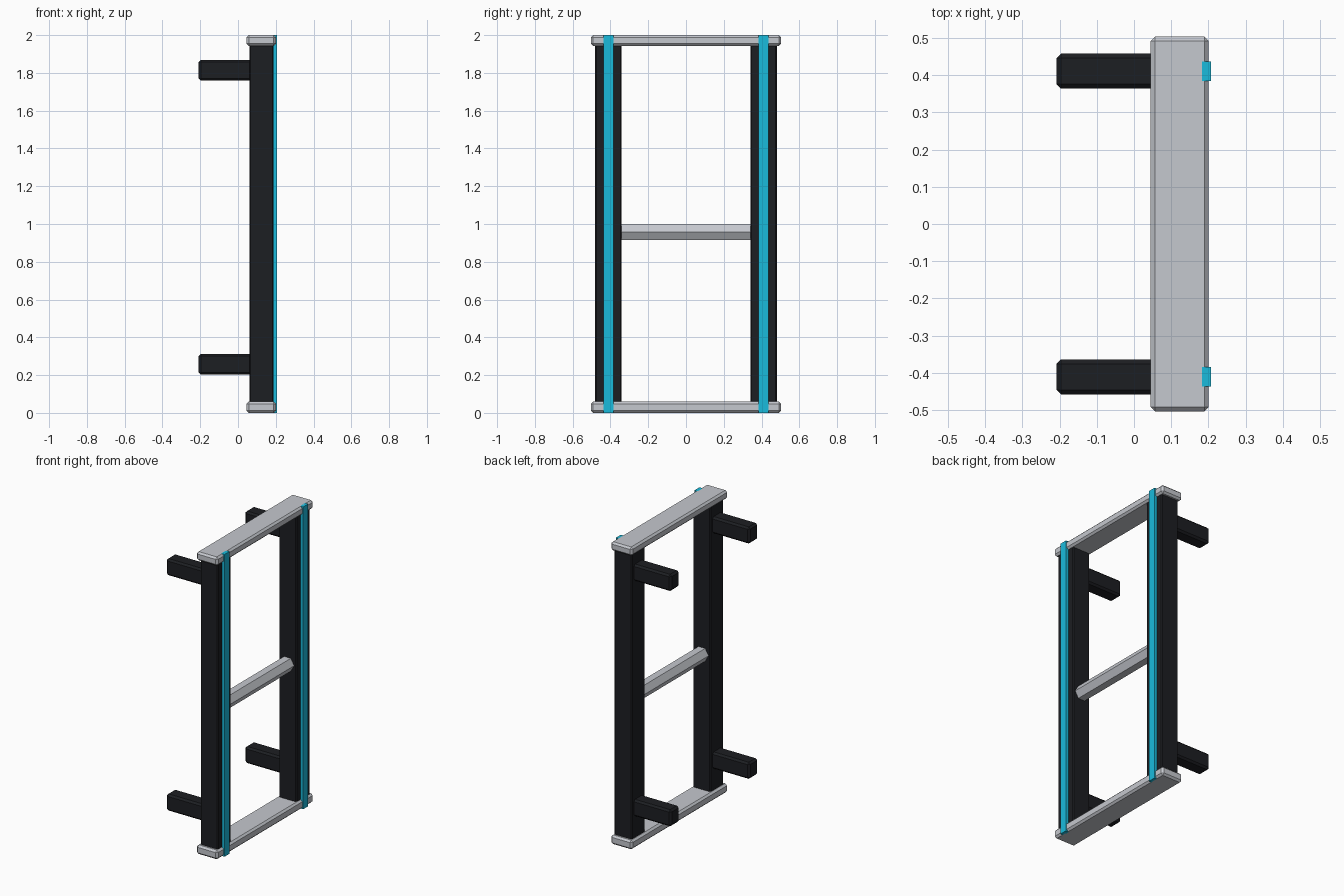
import bpy
from math import pi

if "Cube" in bpy.data.objects:
    bpy.data.objects.remove(bpy.data.objects["Cube"])


def material(name, color):
    m = bpy.data.materials.new(name)
    m.diffuse_color = color
    m.use_nodes = True
    m.node_tree.nodes["Principled BSDF"].inputs["Base Color"].default_value = m.diffuse_color
    return m


dark = material("dark_metal", (0.012, 0.013, 0.016, 1))
cyan = material("cyan_strip", (0.01, 0.50, 0.72, 1))
pale = material("pale_metal", (0.56, 0.58, 0.62, 1))


def box(name, x, y, z, mat, bevel=0.0):
    """Box from (min, max) ranges, with optional single-step chamfer."""
    bpy.ops.mesh.primitive_cube_add(
        size=1, location=[(r[0] + r[1]) / 2 for r in (x, y, z)])
    ob = bpy.context.object
    ob.name = name
    ob.scale = [r[1] - r[0] for r in (x, y, z)]
    bpy.ops.object.transform_apply(location=False, rotation=False, scale=True)
    ob.data.materials.append(mat)
    if bevel:
        mod = ob.modifiers.new("chamfer", 'BEVEL')
        mod.width = bevel
        mod.segments = 1
    return ob


def around(centre, half):
    return (centre - half, centre + half)


for side, s in (("left", -1), ("right", 1)):
    yc = 0.411 * s
    # Upright post and its bright edge strip
    box(side + "_post", (0.06, 0.189), around(yc, 0.07), (0.002, 1.998), dark, 0.006)
    box(side + "_edge_strip", (0.183, 0.207), around(yc, 0.026), (0, 2), cyan)
    # Wall mounting arms
    for level, zc in (("lower", 0.257), ("upper", 1.814)):
        box(f"{side}_{level}_arm", (-0.208, 0.08), around(yc, 0.047),
            around(zc, 0.055), dark, 0.012)

# End rails
box("bottom_rail", (0.045, 0.201), (-0.504, 0.504), (0, 0.06), pale, 0.012)
box("top_rail", (0.045, 0.201), (-0.504, 0.504), (1.943, 2.0), pale, 0.012)

# Hexagonal middle crossbar, one edge pointing forward along x
bpy.ops.mesh.primitive_cylinder_add(
    vertices=6, radius=0.049, depth=0.72, location=(0.123, 0, 0.957))
bar = bpy.context.object
bar.name = "middle_crossbar"
bar.rotation_euler = (pi / 2, pi / 2, 0)
bar.rotation_mode = 'XYZ'
# Spin the profile a quarter turn in the mesh, then lay it along y
bar.rotation_euler = (0, 0, pi / 2)
bpy.ops.object.transform_apply(location=False, rotation=True, scale=False)
bar.rotation_euler = (pi / 2, 0, 0)
bar.data.materials.append(pale)
